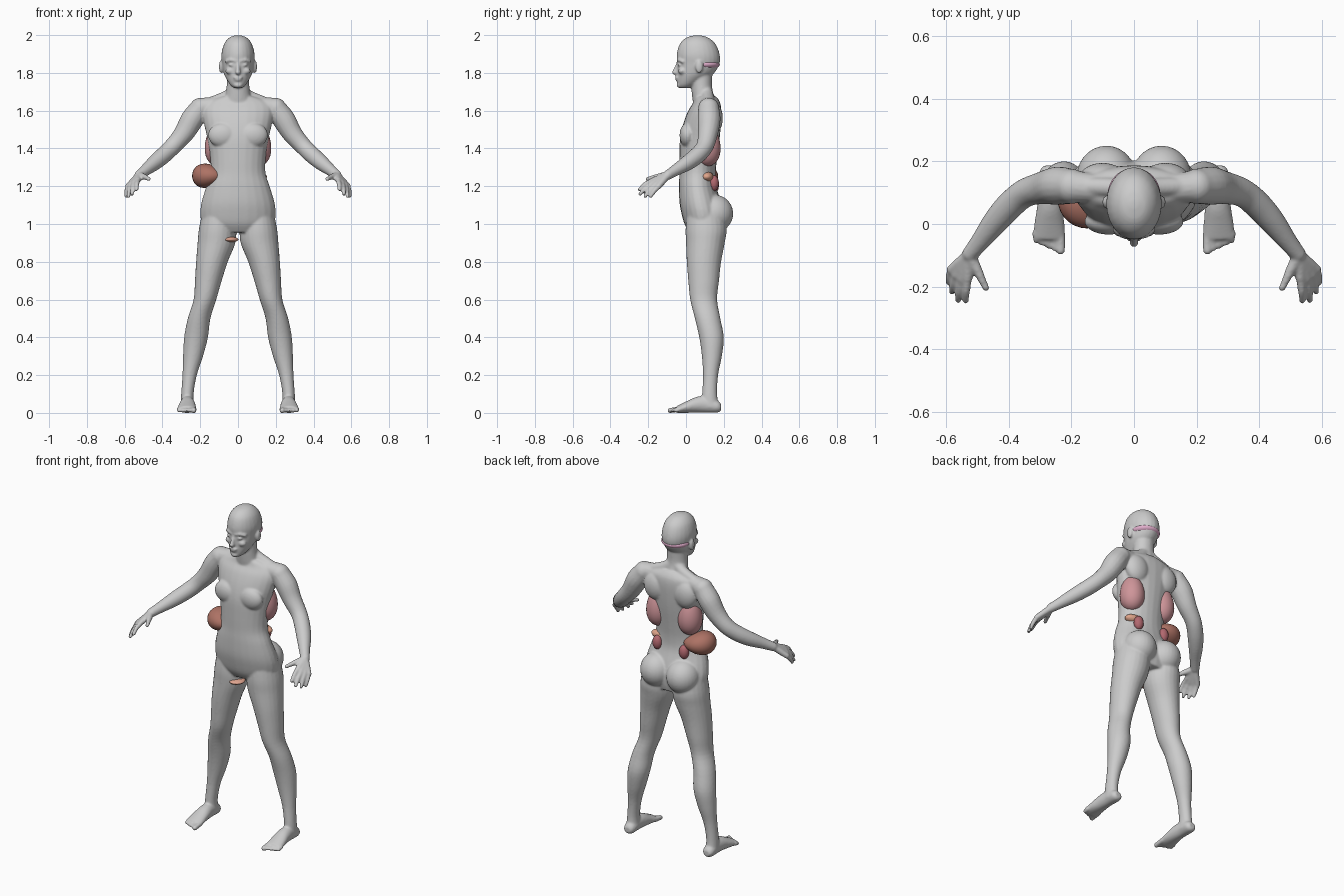
import bpy, bmesh, math
from mathutils import Vector as V

bm = bmesh.new()


def loft(secs, n=24, sub=4):
    """Skin elliptical sections (centre, u, v) with smooth in-between rings."""
    rings = []

    def ring(c, u, v):
        rings.append([bm.verts.new(c + u * math.cos(t) + v * math.sin(t))
                      for t in (2 * math.pi * i / n for i in range(n))])

    def cr(a, b, c, d, t):
        return 0.5 * (2 * b + (c - a) * t + (2 * a - 5 * b + 4 * c - d) * t * t
                      + (3 * b - a - 3 * c + d) * t ** 3)
    m = len(secs)
    for i in range(m - 1):
        q = [secs[max(i - 1, 0)], secs[i], secs[i + 1], secs[min(i + 2, m - 1)]]
        for k in range(sub):
            ring(*[cr(q[0][j], q[1][j], q[2][j], q[3][j], k / sub) for j in range(3)])
    ring(*secs[-1])
    for a, b in zip(rings, rings[1:]):
        for i in range(n):
            bm.faces.new((a[i], a[(i + 1) % n], b[(i + 1) % n], b[i]))
    bm.faces.new(rings[0][::-1])
    bm.faces.new(rings[-1])


def flat_loft(rows):
    """Horizontal sections: z, centre x, half width, front y, back y."""
    loft([(V((cx, (f + b) / 2, z)), V((rx, 0, 0)), V((0, (b - f) / 2, 0)))
          for z, cx, rx, f, b in rows])


def ball(target, c, r):
    res = bmesh.ops.create_uvsphere(target, u_segments=28, v_segments=18, radius=1)
    for v in res['verts']:
        v.co = V((v.co.x * r[0], v.co.y * r[1], v.co.z * r[2])) + V(c)


def tube(pts, s=1):
    """Round limb through (x, y, z, radius) points, with rounded ends."""
    P = [V((s * p[0], p[1], p[2])) for p in pts]
    secs = []
    for i, p in enumerate(P):
        d = (P[min(i + 1, len(P) - 1)] - P[max(i - 1, 0)]).normalized()
        u = d.cross(V((0.31, 0.2, 0.93))).normalized()
        secs.append((p, u * pts[i][3], d.cross(u) * pts[i][3]))
    loft(secs, 16)
    for i in (0, -1):
        ball(bm, P[i], [pts[i][3]] * 3)


# torso
flat_loft([(.955, 0, .15, .02, .19), (1.0, 0, .19, -.008, .2), (1.06, 0, .2, -.025, .2),
           (1.12, 0, .192, -.035, .185), (1.2, 0, .168, -.037, .16), (1.27, 0, .146, -.035, .157),
           (1.35, 0, .147, -.035, .165), (1.45, 0, .162, -.032, .178), (1.53, 0, .18, -.015, .185),
           (1.6, 0, .19, .012, .187), (1.645, 0, .17, .04, .18), (1.675, 0, .09, .045, .16)])
# skull and face
flat_loft([(1.999, 0, .012, .05, .075), (1.988, 0, .044, .005, .115), (1.955, 0, .073, -.032, .155),
           (1.9, 0, .088, -.049, .178), (1.85, 0, .085, -.047, .178), (1.8, 0, .076, -.047, .15),
           (1.765, 0, .06, -.047, .1), (1.735, 0, .04, -.045, .05), (1.72, 0, .022, -.035, .02)])
# neck
flat_loft([(1.62, 0, .085, .04, .17), (1.68, 0, .067, .032, .148), (1.73, 0, .06, .028, .138),
           (1.8, 0, .058, .03, .14)])
# nose, lips, chin
tube([(0, -.043, 1.848, .009), (0, -.054, 1.82, .011), (0, -.06, 1.803, .014)])
ball(bm, (0, -.047, 1.775), (.025, .012, .006))
ball(bm, (0, -.045, 1.762), (.021, .012, .006))
ball(bm, (0, -.036, 1.735), (.024, .014, .015))

for s in (1, -1):
    # brow, eye, cheek, ear
    tube([(.012, -.042, 1.863, .009), (.04, -.036, 1.868, .009), (.062, -.018, 1.86, .008)], s)
    ball(bm, (s * .034, -.034, 1.842), (.016, .012, .008))
    ball(bm, (s * .042, -.022, 1.81), (.025, .02, .018))
    ball(bm, (s * .09, .07, 1.832), (.011, .02, .034))
    # shoulder girdle, chest, shoulder blade, buttock
    tube([(.02, .105, 1.64, .045), (.1, .112, 1.63, .045), (.2, .12, 1.615, .053)], s)
    tube([(.02, .1, 1.7, .04), (.06, .115, 1.675, .032), (.15, .12, 1.64, .03)], s)
    ball(bm, (s * .08, .008, 1.47), (.078, .042, .065))
    ball(bm, (s * .1, .145, 1.56), (.075, .05, .085))
    ball(bm, (s * .088, .15, 1.055), (.095, .1, .1))
    # arm
    tube([(.2, .12, 1.612, .056), (.245, .122, 1.55, .061), (.29, .115, 1.475, .053),
          (.345, .1, 1.412, .046), (.39, .065, 1.368, .045), (.44, .01, 1.325, .041),
          (.49, -.055, 1.285, .031), (.522, -.095, 1.26, .026)], s)
    # palm and fingers
    for k, m, t in (((.53, -.172, 1.232), (.535, -.215, 1.212), (.537, -.246, 1.182)),
                    ((.55, -.175, 1.216), (.558, -.215, 1.19), (.561, -.243, 1.158)),
                    ((.567, -.163, 1.206), (.576, -.195, 1.178), (.58, -.217, 1.146)),
                    ((.582, -.145, 1.2), (.589, -.17, 1.172), (.591, -.187, 1.146))):
        tube([(.525, -.098, 1.257, .02), (*k, .016)], s)
        tube([(*k, .014), (*m, .0125), (*t, .01)], s)
    tube([(.522, -.105, 1.258, .02), (.498, -.15, 1.25, .016), (.485, -.178, 1.245, .013),
          (.472, -.205, 1.238, .011)], s)
    # leg
    flat_loft([(1.1, s * .1, .08, .01, .19), (.98, s * .108, .098, -.002, .215),
               (.9, s * .114, .1, 0, .205), (.8, s * .138, .084, .004, .186),
               (.7, s * .157, .071, .012, .175), (.6, s * .175, .06, .022, .165),
               (.5, s * .206, .06, .047, .182), (.4, s * .222, .063, .07, .2),
               (.3, s * .238, .053, .084, .19), (.2, s * .256, .038, .09, .17),
               (.1, s * .268, .033, .085, .165), (.03, s * .268, .037, .08, .175)])
    # foot and toes
    loft([(V((s * x, y, z)), V((rx, 0, 0)), V((0, 0, rz))) for x, y, z, rx, rz in
          ((.268, .186, .03, .02, .018), (.268, .165, .034, .034, .033),
           (.268, .1, .045, .037, .044), (.268, .05, .042, .042, .041),
           (.27, 0, .03, .048, .03), (.27, -.05, .018, .051, .018))])
    for i in range(5):
        x, r = .233 + .0195 * i, (.0145 if i == 0 else .0105)
        tube([(x, -.03, .02, .014), (x + .001, -.084 + .008 * i, .013, r)], s)

bmesh.ops.recalc_face_normals(bm, faces=bm.faces)
mesh = bpy.data.meshes.new("body")
bm.to_mesh(mesh)
bm.free()
body = bpy.data.objects.new("body", mesh)
bpy.context.collection.objects.link(body)
# fuse the parts into one smooth skin
rm = body.modifiers.new("fuse", 'REMESH')
rm.mode, rm.voxel_size, rm.use_smooth_shade = 'VOXEL', .006, True
sm = body.modifiers.new("soften", 'SMOOTH')
sm.factor, sm.iterations = .5, 6


def organ(name, c, r, col, shape=None):
    b = bmesh.new()
    ball(b, (0, 0, 0), (1, 1, 1))
    for v in b.verts:
        if shape:
            shape(v.co)
        v.co = V((v.co.x * r[0], v.co.y * r[1], v.co.z * r[2])) + V(c)
    for f in b.faces:
        f.smooth = True
    me = bpy.data.meshes.new(name)
    b.to_mesh(me)
    b.free()
    mat = bpy.data.materials.get(name.split("_")[0]) or bpy.data.materials.new(name.split("_")[0])
    mat.diffuse_color = (*col, 1)
    me.materials.append(mat)
    bpy.context.collection.objects.link(bpy.data.objects.new(name, me))


def taper_up(p):
    k = 1 - .18 * p.z
    p.x, p.y = p.x * k, p.y * k


def taper_side(p):
    p.z *= 1 - .3 * p.x


# organs showing through the skin
for side, s in (("right", -1), ("left", 1)):
    organ("lung_" + side, (s * .107, .112, 1.42), (.068, .07, .115), (.62, .3, .32), taper_up)
    organ("kidney_" + side, (s * .09, .148, 1.21 + s * .006), (.029, .026, .042), (.45, .14, .16))
organ("liver", (-.15, .078, 1.255), (.093, .092, .062), (.42, .17, .13), taper_side)
organ("pancreas", (.085, .11, 1.25), (.068, .036, .028), (.75, .38, .26))
organ("bladder", (-.04, .05, .918), (.043, .05, .014), (.75, .38, .28))
organ("brain", (0, .09, 1.845), (.085, .089, .032), (.75, .42, .6))
